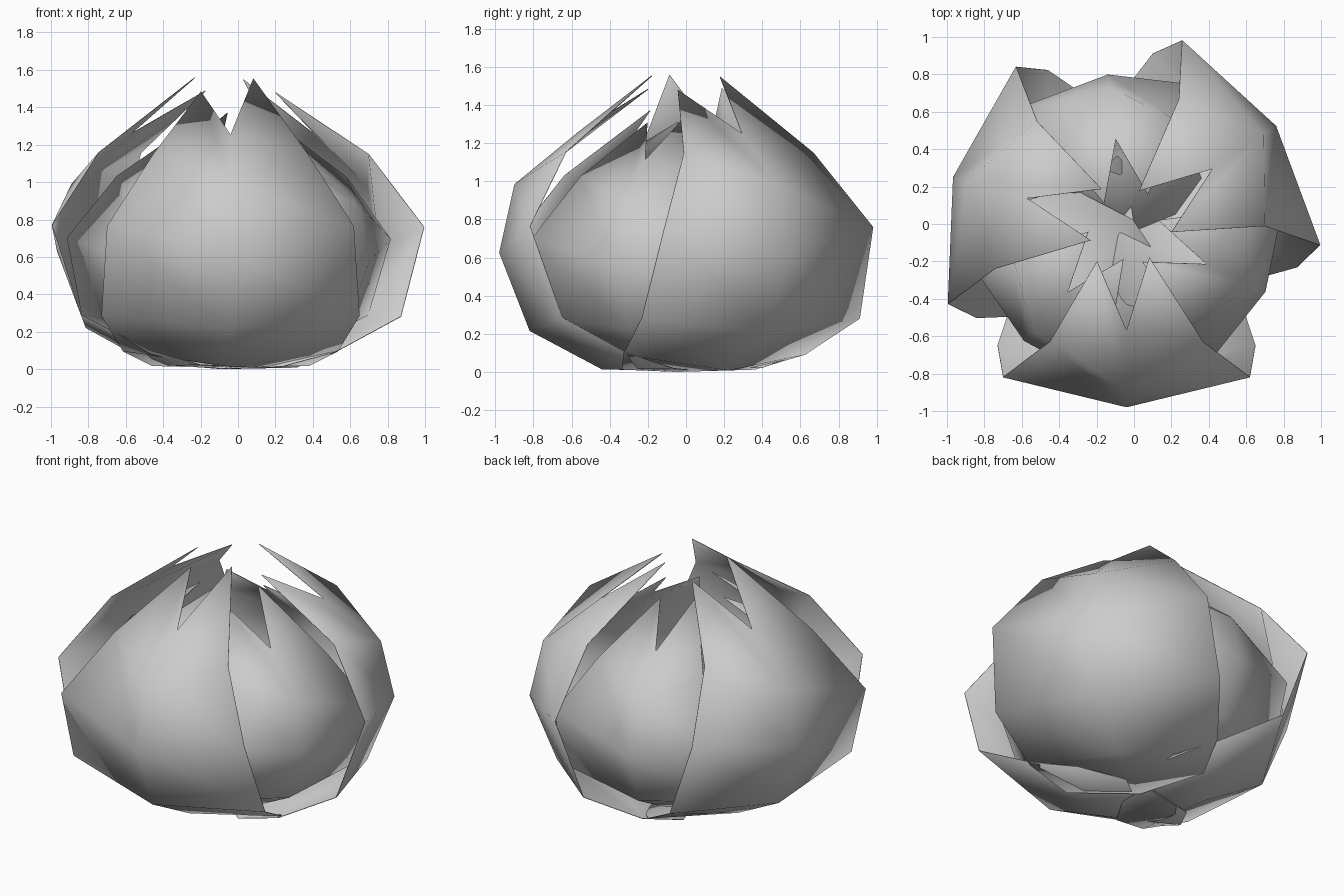
import bpy, math
from mathutils import Matrix, Vector

if "Cube" in bpy.data.objects:
    bpy.data.objects.remove(bpy.data.objects["Cube"])

# Petal rows from tip to base (outward, sideways, up): midline and rim
MID = [(.555, 0, 1.25), (.885, 0, .98), (.965, 0, .62), (.805, 0, .21), (.425, 0, .008), (-.06, 0, 0)]
RIM = [(.175, .14, 1.515), (.616, .41, 1.15), (.805, .66, .76), (.635, .69, .28), (.29, .575, .09), (.05, .42, .012)]
CENTRE = Vector((-.04, -.015, 0))


def rim_point(row, side):
    u, v, z = RIM[row]
    if row == 0:                             # one tip is a little taller
        u, v, z = u - side * .01, v - side * .018, z + side * .035
    return (u, side * v, z)


def petal(name, angle, scale, lift):
    rows = len(MID)
    verts = []
    for r in range(rows):
        verts += [rim_point(r, -1), MID[r], rim_point(r, 1)]
    faces = [(r * 3 + i, r * 3 + 3 + i, r * 3 + 4 + i, r * 3 + 1 + i)
             for r in range(rows - 1) for i in range(2)]
    mesh = bpy.data.meshes.new(name)
    mesh.from_pydata(verts, [], faces)
    mesh.transform(Matrix.Translation(CENTRE + Vector((0, 0, lift)))
                   @ Matrix.Rotation(math.radians(angle), 4, 'Z') @ Matrix.Scale(scale, 4))
    mesh.polygons.foreach_set("use_smooth", [True] * len(mesh.polygons))
    ob = bpy.data.objects.new(name, mesh)
    bpy.context.collection.objects.link(ob)
    # Paper-thin closed shell with a softly rounded rim
    shell = ob.modifiers.new("thickness", 'SOLIDIFY')
    shell.thickness = .004
    shell.offset = -1


# Three large outer petals
for i, a in enumerate((34, -90, 164)):
    petal(f"outer_petal_{i + 1}", a, 1.0, .005 * i)

# Three smaller inner petals in the gaps
for i, a in enumerate((97, -25, -132)):
    petal(f"inner_petal_{i + 1}", a, .85, .045 + .005 * i)
